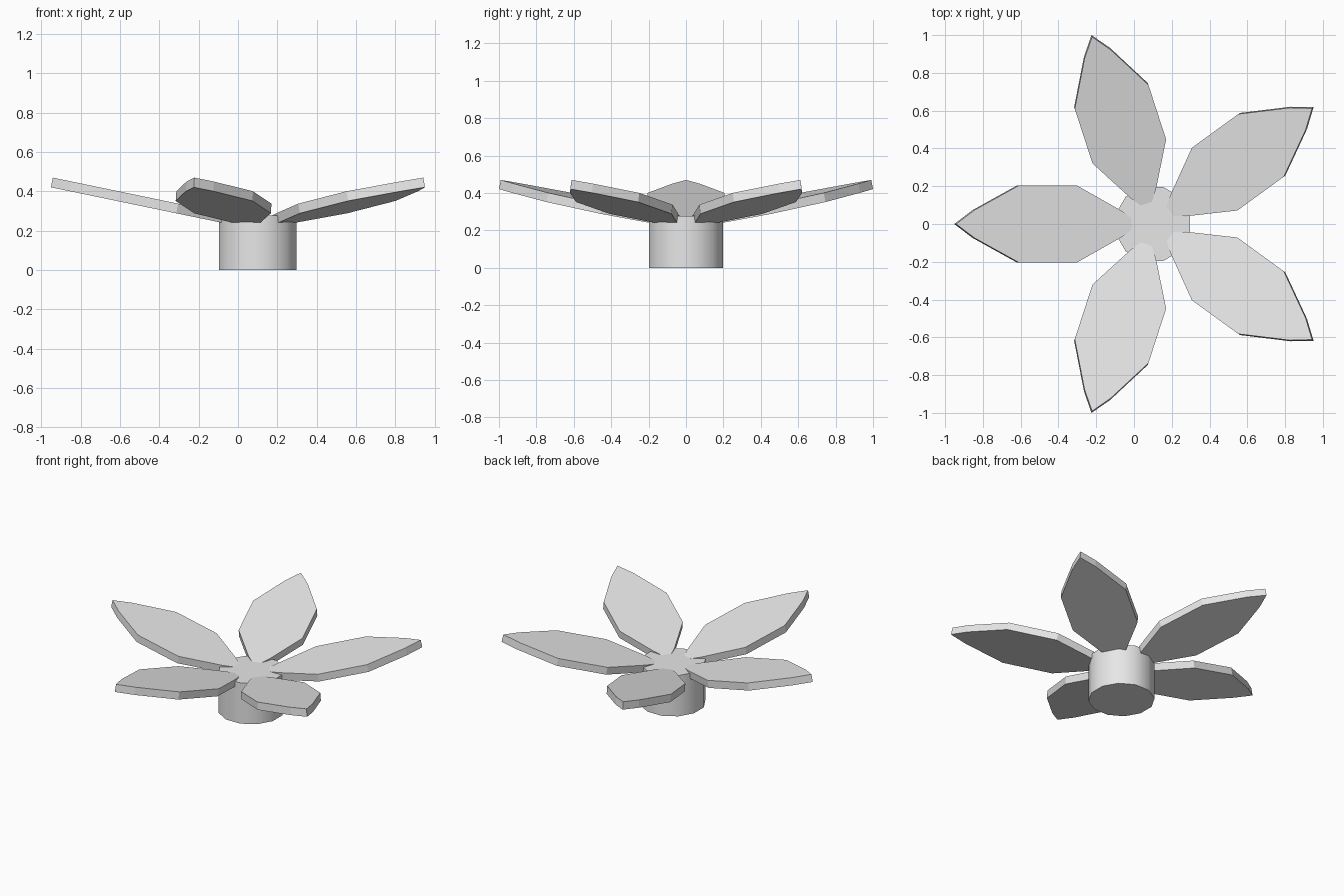
import bpy, bmesh, math
from mathutils import Matrix, Vector

if "Cube" in bpy.data.objects:
    bpy.data.objects.remove(bpy.data.objects["Cube"], do_unlink=True)

grey = bpy.data.materials.new("light_grey")
grey.use_nodes = True
colour = (0.8, 0.8, 0.8, 1)
grey.diffuse_color = colour
grey.node_tree.nodes["Principled BSDF"].inputs["Base Color"].default_value = colour

CENTRE = Vector((0.1, 0, 0))
TILT = math.atan(0.2075)


def add_object(name, bm):
    bmesh.ops.recalc_face_normals(bm, faces=bm.faces)
    mesh = bpy.data.meshes.new(name)
    bm.to_mesh(mesh)
    bm.free()
    mesh.materials.append(grey)
    obj = bpy.data.objects.new(name, mesh)
    bpy.context.collection.objects.link(obj)
    return obj


# Hub: twelve-sided cylinder with smooth sides and flat caps
bm = bmesh.new()
height = 0.277
bmesh.ops.create_cone(bm, cap_ends=True, segments=12, radius1=0.204, radius2=0.204, depth=height)
bmesh.ops.rotate(bm, verts=bm.verts, matrix=Matrix.Rotation(math.radians(15), 3, 'Z'))
# put a flat side, not a corner, towards +x
if max(v.co.x for v in bm.verts) > 0.2:
    bmesh.ops.rotate(bm, verts=bm.verts, matrix=Matrix.Rotation(math.radians(15), 3, 'Z'))
bmesh.ops.translate(bm, verts=bm.verts, vec=CENTRE + Vector((0, 0, height / 2)))
hub = add_object("hub", bm)
bpy.context.view_layer.objects.active = hub
hub.select_set(True)
bpy.ops.object.shade_smooth_by_angle(angle=math.radians(35))
hub.select_set(False)

# Petals: pointed ten-sided slabs, tilted upward and spaced evenly round the hub
half = [(0.496, 0), (0.398, 0.073), (0.155, 0.205), (-0.155, 0.205), (-0.398, 0.07), (-0.496, 0)]
outline = half + [(x, -y) for x, y in half[-2:0:-1]]
for i in range(5):
    bm = bmesh.new()
    base = bm.faces.new([bm.verts.new((x, y, 0)) for x, y in outline])
    slab = bmesh.ops.extrude_face_region(bm, geom=[base], use_keep_orig=True)
    top = [v for v in slab["geom"] if isinstance(v, bmesh.types.BMVert)]
    bmesh.ops.translate(bm, verts=top, vec=(0, 0, 0.05))
    place = (Matrix.Translation(CENTRE)
             @ Matrix.Rotation(math.radians(36 + 72 * i), 4, 'Z')
             @ Matrix.Translation((0.566, 0, 0.32))
             @ Matrix.Rotation(-TILT, 4, 'Y'))
    bm.transform(place)
    add_object(f"petal_{i + 1}", bm)
